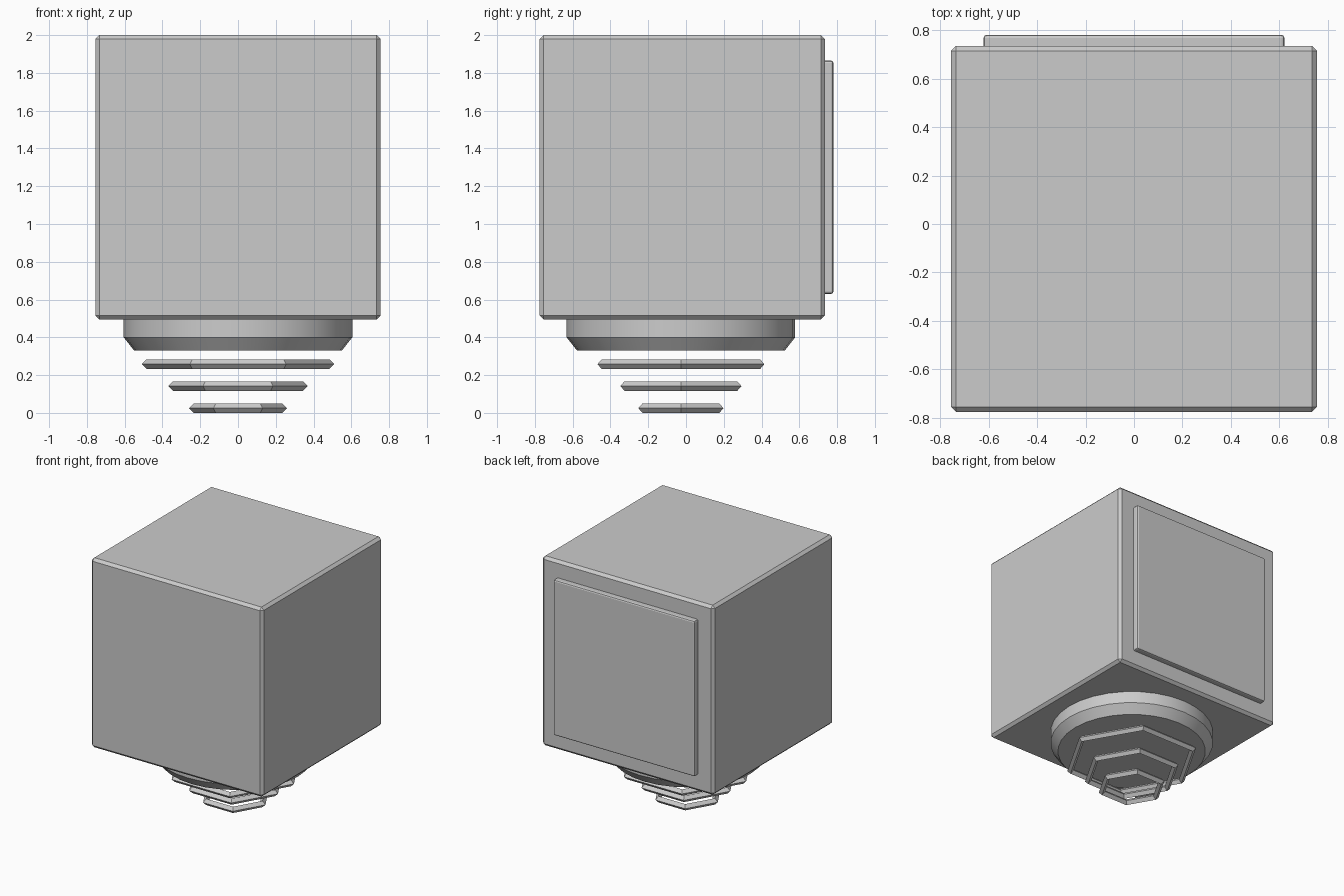
import bpy
import math

if "Cube" in bpy.data.objects:
    bpy.data.objects.remove(bpy.data.objects["Cube"])

CY = -0.02   # common centre line of body
RY = -0.027  # centre line of collar and rings


def bevelled_box(name, lo, hi, width, segments=1):
    size = [h - l for l, h in zip(lo, hi)]
    mid = [(h + l) / 2 for l, h in zip(lo, hi)]
    bpy.ops.mesh.primitive_cube_add(size=1, location=mid)
    ob = bpy.context.object
    ob.name = name
    ob.scale = size
    bpy.ops.object.transform_apply(location=False, rotation=False, scale=True)
    mod = ob.modifiers.new("edge_bevel", 'BEVEL')
    mod.width = width
    mod.segments = segments
    return ob


# Main cube body with narrow chamfers
bevelled_box("body", (-0.755, CY - 0.755, 0.495), (0.755, CY + 0.755, 2.0), 0.021)

# Raised panel on the back
bevelled_box("back_panel", (-0.62, 0.70, 0.63), (0.62, 0.78, 1.865), 0.012, 2)


# Round collar under the body: straight wall then taper
def lathe(name, profile, sides):
    verts, faces = [], []
    for r, z in profile:
        for i in range(sides):
            a = 2 * math.pi * i / sides
            verts.append((r * math.cos(a), r * math.sin(a), z))
    for k in range(len(profile) - 1):
        for i in range(sides):
            j = (i + 1) % sides
            faces.append((k * sides + i, k * sides + j,
                          (k + 1) * sides + j, (k + 1) * sides + i))
    faces.append(tuple(reversed(range(sides))))
    top = (len(profile) - 1) * sides
    faces.append(tuple(range(top, top + sides)))
    me = bpy.data.meshes.new(name)
    me.from_pydata(verts, [], faces)
    ob = bpy.data.objects.new(name, me)
    bpy.context.collection.objects.link(ob)
    ob.location.y = RY
    return ob


collar = lathe("collar", [(0.55, 0.33), (0.605, 0.40), (0.605, 0.51)], 32)
bpy.context.view_layer.objects.active = collar
bpy.ops.object.select_all(action='DESELECT')
collar.select_set(True)
bpy.ops.object.shade_smooth_by_angle(angle=math.radians(30))

# Three floating hexagonal rings, shrinking downward
for name, radius, z in (("upper_ring", 0.485, 0.258),
                        ("middle_ring", 0.345, 0.142),
                        ("lower_ring", 0.235, 0.025)):
    bpy.ops.mesh.primitive_torus_add(major_segments=6, minor_segments=4,
                                     major_radius=radius, minor_radius=0.025,
                                     location=(0, RY, z))
    bpy.context.object.name = name
